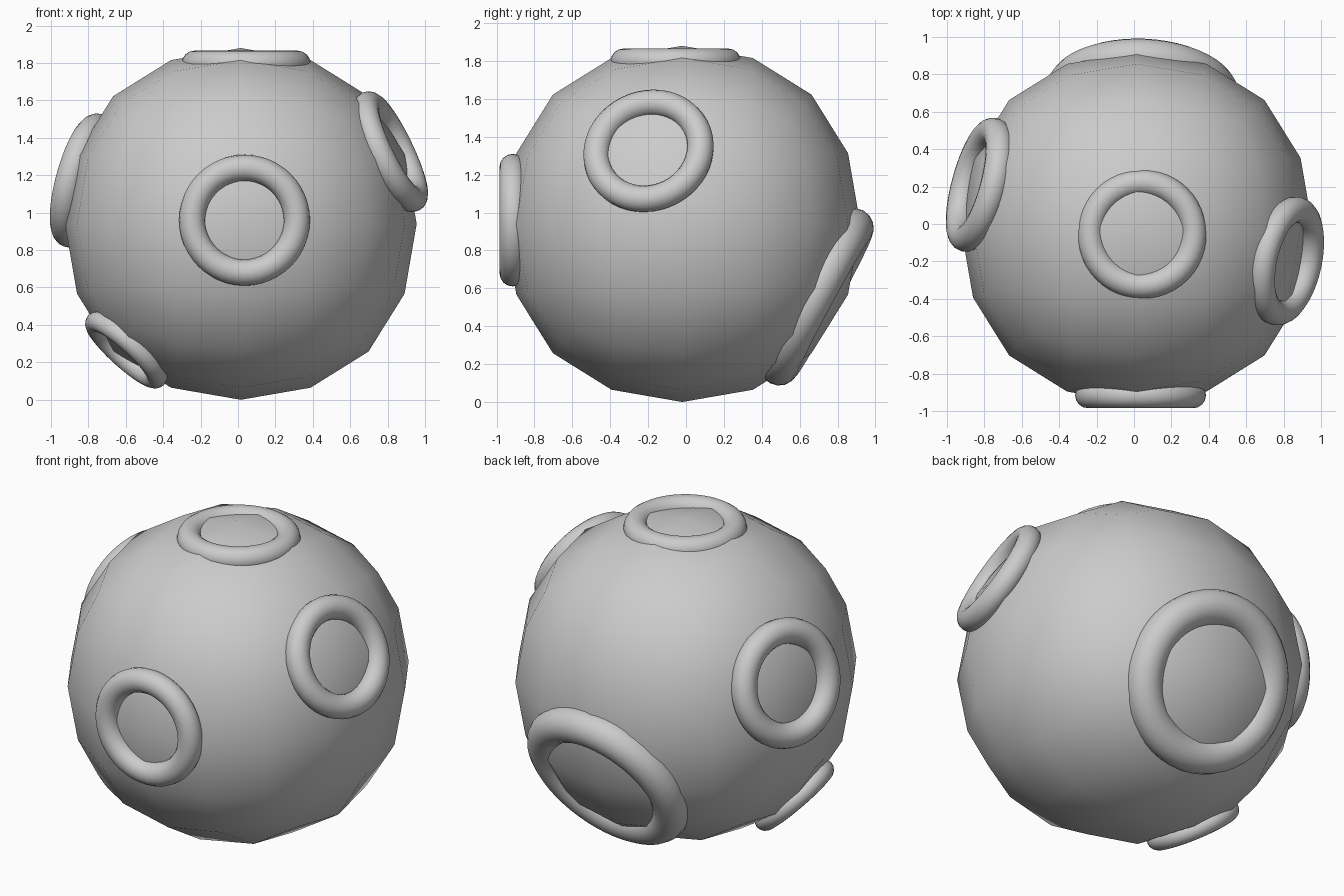
import bpy
from mathutils import Vector

default_cube = bpy.data.objects.get("Cube")
if default_cube:
    bpy.data.objects.remove(default_cube, do_unlink=True)

stone = bpy.data.materials.new("plain_grey")
stone.use_nodes = True
grey = (0.6, 0.6, 0.6, 1)
stone.diffuse_color = grey
stone.node_tree.nodes["Principled BSDF"].inputs["Base Color"].default_value = grey

CENTRE = Vector((0.015, -0.02, 0.94))


def finish(name):
    obj = bpy.context.object
    obj.name = obj.data.name = name
    obj.data.materials.append(stone)
    bpy.ops.object.shade_smooth()
    return obj


def crater_rim(name, location, radius, axis=None):
    """Ring lying on the ball, facing outwards unless an axis is given."""
    location = Vector(location)
    axis = Vector(axis) if axis else location - CENTRE
    bpy.ops.mesh.primitive_torus_add(
        location=location, rotation=axis.to_track_quat('Z', 'Y').to_euler(),
        major_radius=radius, minor_radius=radius / 4,
        major_segments=48, minor_segments=16)
    finish(name)


# Ball: a cube rounded by subdivision
bpy.ops.mesh.primitive_cube_add(size=2.24, location=CENTRE)
ball = finish("ball")
rounding = ball.modifiers.new("rounding", 'SUBSURF')
rounding.levels = rounding.render_levels = 2

# Crater rims
crater_rim("front_rim", (0.035, -0.915, 0.96), 0.28, (0, -1, 0))
crater_rim("top_rim", (0.043, -0.054, 1.797), 0.276, (0, 0, 1))
crater_rim("left_rim", (0.815, -0.198, 1.326), 0.28)
crater_rim("right_rim", (-0.826, 0.21, 1.172), 0.295)
crater_rim("lower_right_rim", (-0.597, -0.2, 0.266), 0.22)
crater_rim("back_rim", (0.045, 0.69, 0.555), 0.415)
